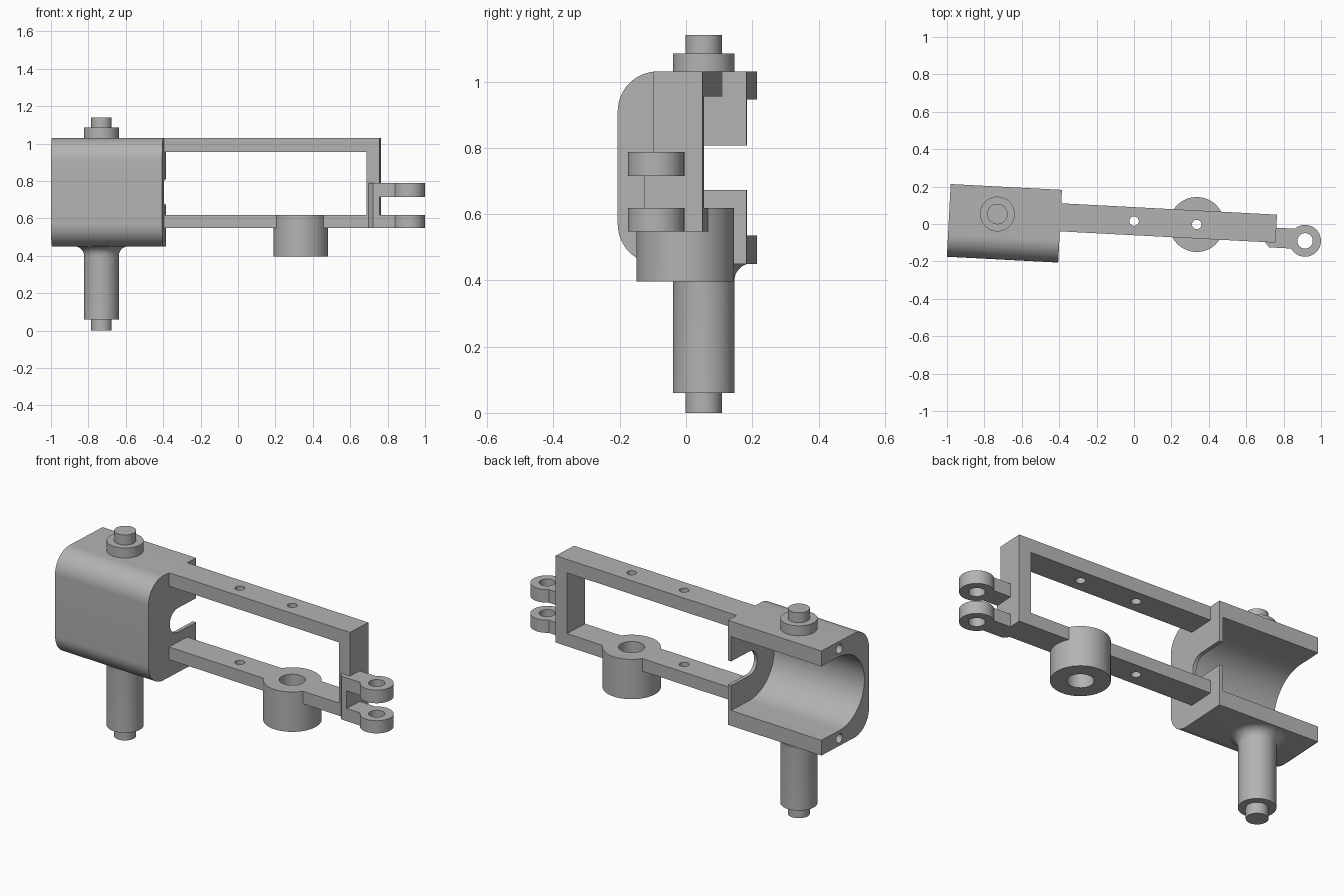
import bpy, bmesh
from math import pi, cos, sin, radians
from mathutils import Matrix

cube = bpy.data.objects.get("Cube")
if cube:
    bpy.data.objects.remove(cube, do_unlink=True)

grey = bpy.data.materials.new("machined grey")
grey.use_nodes = True
grey.diffuse_color = (0.45, 0.45, 0.45, 1)
grey.node_tree.nodes["Principled BSDF"].inputs["Base Color"].default_value = (0.45, 0.45, 0.45, 1)

parts = []
MID = 0.015      # depth of the common centre line
AXIS = 0.74      # height of the housing bore


def finish(name, bm):
    bmesh.ops.recalc_face_normals(bm, faces=bm.faces)
    mesh = bpy.data.meshes.new(name)
    bm.to_mesh(mesh)
    bm.free()
    mesh.materials.append(grey)
    obj = bpy.data.objects.new(name, mesh)
    bpy.context.collection.objects.link(obj)
    return obj


def arc(cx, cy, r, start, end, steps=16):
    angles = [radians(start + (end - start) * i / steps) for i in range(steps + 1)]
    return [(cx + r * cos(a), cy + r * sin(a)) for a in angles]


def prism(name, outline, axis, lo, hi):
    """Extrude a 2D outline along the x, y or z axis."""
    place = {"x": lambda a, b, d: (d, a, b),
             "y": lambda a, b, d: (a, d, b),
             "z": lambda a, b, d: (a, b, d)}[axis]
    bm = bmesh.new()
    face = bm.faces.new([bm.verts.new(place(a, b, lo)) for a, b in outline])
    out = bmesh.ops.extrude_face_region(bm, geom=[face])
    verts = [v for v in out["geom"] if isinstance(v, bmesh.types.BMVert)]
    bmesh.ops.translate(bm, verts=verts, vec=place(0, 0, hi - lo))
    return finish(name, bm)


def cylinder(name, a, b, r, axis, lo, hi):
    return prism(name, arc(a, b, r, 0, 360, 48)[:-1], axis, lo, hi)


def lathe(name, x, y, profile):
    bm = bmesh.new()
    verts = [bm.verts.new((x + r, y, z)) for r, z in profile]
    edges = [bm.edges.new(pair) for pair in zip(verts, verts[1:])]
    bmesh.ops.spin(bm, geom=verts + edges, cent=(x, y, 0), axis=(0, 0, 1),
                   angle=2 * pi, steps=48)
    bmesh.ops.remove_doubles(bm, verts=bm.verts, dist=0.0001)
    return finish(name, bm)


def combine(obj, operation, tool):
    bpy.context.view_layer.objects.active = obj
    mod = obj.modifiers.new("combine", "BOOLEAN")
    mod.operation, mod.solver, mod.object = operation, "EXACT", tool
    tool.hide_render = True
    bpy.ops.object.modifier_apply(modifier=mod.name)
    bpy.data.objects.remove(tool, do_unlink=True)


def channel(name, slot, lo, hi):
    """Housing section with rounded front corners and a slot open to the back."""
    front, back, bottom, top, r = -0.227, 0.162, 0.45, 1.03, 0.12
    outline = [(back, top)]
    outline += arc(front + r, top - r, r, 90, 180)
    outline += arc(front + r, bottom + r, r, 180, 270)
    outline += [(back, bottom), (back, AXIS - slot)]
    outline += arc(MID, AXIS, slot, 270, 90, 32)
    outline += [(back, AXIS + slot)]
    return prism(name, outline, "x", lo, hi)


# Housing with two tapped holes in its open end
housing = channel("housing", 0.205, -0.99, -0.414)
for z in (0.492, 0.988):
    combine(housing, "DIFFERENCE",
            cylinder("hole_cutter", MID, z, 0.025, "x", -1.1, -0.85))
parts += [housing, channel("housing_end_wall", 0.067, -0.414, -0.394)]

# Lower pivot pin, flared into the housing, and the upper pivot
flare = arc(0.145, 0.399, 0.052, 180, 90, 8)
lower = [(0, 0), (0.055, 0), (0.055, 0.06), (0.093, 0.06)] + flare + [(0.145, 0.452), (0, 0.452)]
upper = [(0, 1.028), (0.093, 1.028), (0.093, 1.085), (0.055, 1.085), (0.055, 1.14), (0, 1.14)]
parts += [lathe("lower_pivot_pin", -0.732, MID, lower),
          lathe("upper_pivot_pin", -0.732, MID, upper)]

# Rectangular arm frame with a bored boss and bolt holes
frame = prism("arm_frame", [(-0.394, 1.03), (0.761, 1.03), (0.761, 0.548), (-0.394, 0.548),
                            (-0.394, 0.618), (0.69, 0.618), (0.69, 0.955), (-0.394, 0.955)],
              "y", -0.06, 0.09)
combine(frame, "UNION", cylinder("boss", 0.335, MID, 0.147, "z", 0.397, 0.618))
combine(frame, "DIFFERENCE", cylinder("bore_cutter", 0.335, MID, 0.066, "z", 0.3, 0.8))
combine(frame, "DIFFERENCE", cylinder("bolt_cutter", 0.335, MID, 0.025, "z", 0.85, 1.1))
combine(frame, "DIFFERENCE", cylinder("bolt_cutter", 0, MID, 0.025, "z", 0.4, 1.1))
parts.append(frame)

# Hinge base on the frame post, and two hinge lugs
parts.append(prism("hinge_base", [(0.703, -0.06), (0.728, -0.087), (0.761, -0.087), (0.761, -0.06)],
                   "z", 0.548, 0.788))
for name, lo, hi in (("lower_hinge_lug", 0.548, 0.618), ("upper_hinge_lug", 0.715, 0.788)):
    lug = prism(name, [(0.761, -0.087), (0.918, -0.087), (0.918, 0.02), (0.761, 0.02)],
                "z", lo, hi)
    combine(lug, "UNION", cylinder("lug_eye", 0.918, -0.042, 0.085, "z", lo, hi))
    combine(lug, "DIFFERENCE", cylinder("eye_cutter", 0.918, -0.042, 0.041, "z", lo - 0.05, hi + 0.05))
    parts.append(lug)

# Swing the whole assembly slightly and smooth the round surfaces
bpy.ops.object.select_all(action="DESELECT")
for obj in parts:
    obj.data.transform(Matrix.Rotation(radians(-3), 4, "Z"))
    obj.select_set(True)
bpy.context.view_layer.objects.active = parts[0]
bpy.ops.object.shade_smooth_by_angle(angle=radians(30))
